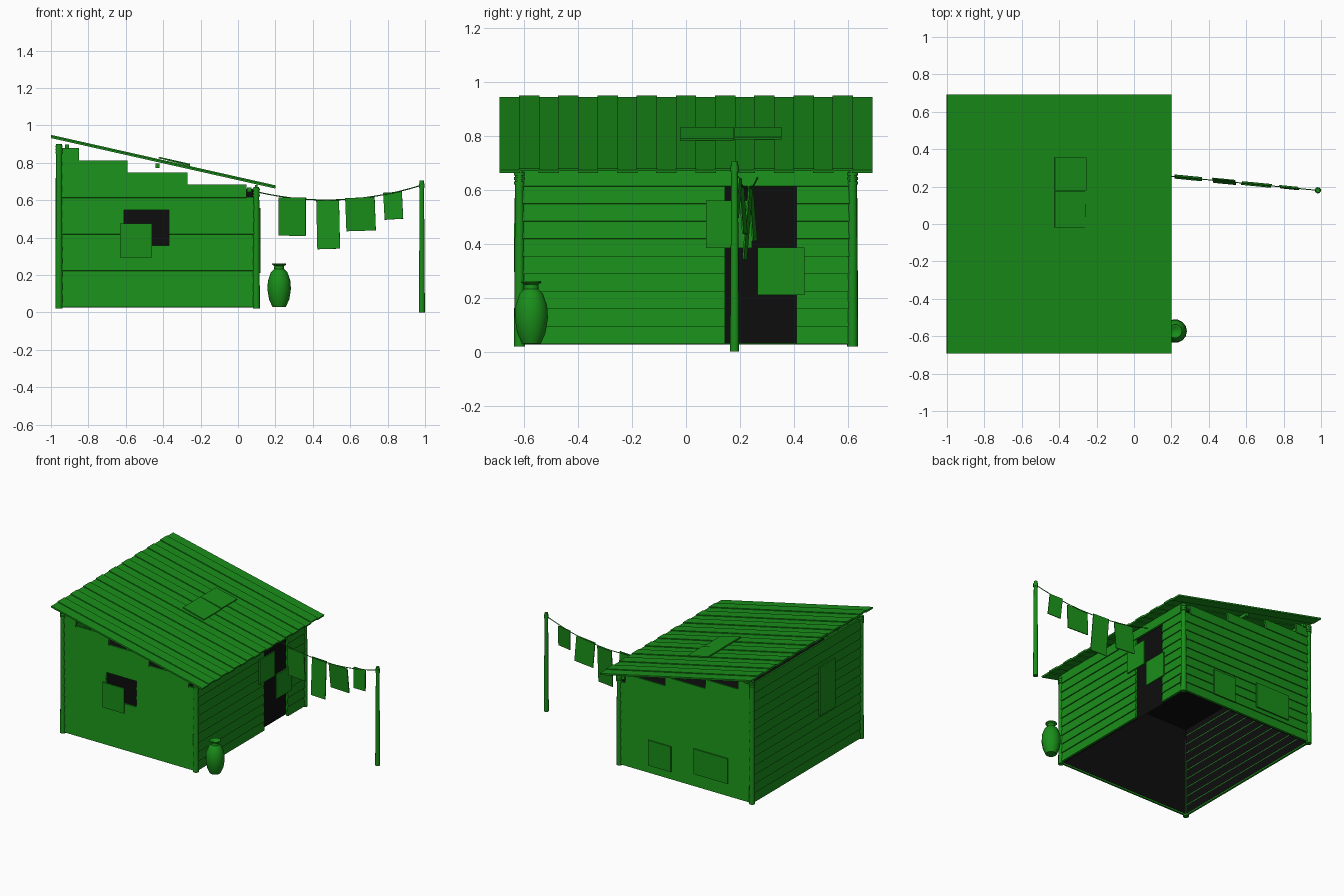
import bpy, bmesh, math
from mathutils import Matrix, Vector, Euler

if "Cube" in bpy.data.objects:
    bpy.data.objects.remove(bpy.data.objects["Cube"])


def material(name, rgb):
    m = bpy.data.materials.new(name)
    m.diffuse_color = (*rgb, 1)
    m.use_nodes = True
    m.node_tree.nodes["Principled BSDF"].inputs["Base Color"].default_value = m.diffuse_color
    return m


GREEN = material("green", (0.01, 0.27, 0.01))
BLACK = material("black", (0.004, 0.004, 0.004))


def finish(name, bm, mat=GREEN, smooth=False):
    me = bpy.data.meshes.new(name)
    bmesh.ops.recalc_face_normals(bm, faces=bm.faces[:])
    for f in bm.faces:
        f.smooth = smooth
    bm.to_mesh(me)
    bm.free()
    me.materials.append(mat)
    ob = bpy.data.objects.new(name, me)
    bpy.context.collection.objects.link(ob)
    if smooth:
        bpy.ops.object.select_all(action='DESELECT')
        ob.select_set(True)
        bpy.context.view_layer.objects.active = ob
        bpy.ops.object.shade_smooth_by_angle(angle=math.radians(40))
    return ob


def add_box(bm, center, size, rot=(0, 0, 0)):
    mat = Matrix.LocRotScale(Vector(center), Euler(rot), Vector(size))
    bmesh.ops.create_cube(bm, size=1, matrix=mat)


def add_rod(bm, a, b, r1, r2=None, sides=10):
    a, b = Vector(a), Vector(b)
    d = b - a
    mat = Matrix.Translation((a + b) / 2) @ d.to_track_quat('Z', 'Y').to_matrix().to_4x4()
    bmesh.ops.create_cone(bm, cap_ends=True, segments=sides, radius1=r1,
                          radius2=r1 if r2 is None else r2, depth=d.length, matrix=mat)


def single_box(name, *args):
    bm = bmesh.new()
    add_box(bm, *args)
    return finish(name, bm)


ROW, BASE, TILT = 0.065, 0.03, 0.1
SLOPE = math.atan(0.27 / 1.2)


def roof_z(x):
    return 0.805 - (x + 0.4) * math.tan(SLOPE)


# long walls: stepped tops under the sloping roof, window in the front
STEPS = {9: 0.045, 10: -0.27, 11: -0.59, 12: -0.85}
for name, side in (("front_wall", -1), ("back_wall", 1)):
    bm = bmesh.new()
    for i in range(13):
        z = BASE + ROW * (i + 0.5)
        spans = [(-0.95, STEPS.get(i, 0.09))]
        if side < 0 and i in (5, 6, 7):
            spans = [(-0.95, -0.61), (-0.37, 0.09)]
        for a, b in spans:
            add_box(bm, ((a + b) / 2, side * 0.617, z), (b - a, 0.014, 0.07), (side * TILT, 0, 0))
    finish(name, bm)

# short walls: tall one at the left, door opening at the right
for name, x, side, rows in (("left_wall", -0.957, -1, 13), ("right_wall", 0.1, 1, 10)):
    bm = bmesh.new()
    for i in range(rows):
        z = BASE + ROW * (i + 0.5)
        spans = [(-0.61, 0.61)]
        if side > 0 and i < 9:
            spans = [(-0.61, 0.145), (0.41, 0.61)]
        for a, b in spans:
            add_box(bm, (x, (a + b) / 2, z), (0.014, b - a, 0.07), (0, -side * TILT, 0))
    finish(name, bm)

# dark lining, open underneath
bm = bmesh.new()
add_box(bm, (-0.432, 0, 0.345), (1.03, 1.21, 0.63))
bmesh.ops.delete(bm, geom=[f for f in bm.faces if f.calc_center_median().z < 0.05], context='FACES')
finish("dark_interior", bm, BLACK)

# corner posts with lashing rings
for px, top, nx in ((-0.957, 0.9, "left"), (0.098, 0.67, "right")):
    for py, ny in ((-0.617, "front"), (0.617, "back")):
        bm = bmesh.new()
        add_rod(bm, (px, py, 0.02), (px, py, top), 0.02, 0.016)
        for k in range(3):
            z = top - 0.05 + k * 0.016
            add_rod(bm, (px, py, z), (px, py, z + 0.011), 0.021)
        finish(f"{ny}_{nx}_post", bm, GREEN, True)

# roof purlins
bm = bmesh.new()
for x, z in ((-0.915, 0.885), (-0.43, 0.785), (0.06, 0.655)):
    add_box(bm, (x, 0, z), (0.022, 1.26, 0.024))
finish("roof_purlins", bm)

# roof of alternating raised and lowered strips
bm = bmesh.new()
N = 19
pitch = 1.38 / N
for i in range(N):
    y = -0.69 + pitch * (i + 0.5)
    add_box(bm, (-0.4, y, 0.803 + 0.006 * (i % 2)), (1.23, pitch + 0.003, 0.011), (0, SLOPE, 0))
finish("roof_strips", bm)

# roof patches
for k, y in enumerate((0.078, 0.267)):
    single_box(f"roof_patch_{k + 1}", (-0.34, y, roof_z(-0.34) + 0.016 + 0.002 * k),
               (0.172, 0.195 if k == 0 else 0.175, 0.008), (0, SLOPE + 0.03 * (1 - k), 0))

# wall patches
PATCHES = [
    ("front_patch", (-0.545, -0.633, 0.385), (0.17, 0.01, 0.18)),
    ("back_patch_small", (-0.235, 0.633, 0.175), (0.18, 0.01, 0.18)),
    ("back_patch_large", (-0.64, 0.633, 0.21), (0.27, 0.01, 0.18)),
    ("left_patch_upper", (-0.972, -0.21, 0.63), (0.01, 0.175, 0.18)),
    ("left_patch_lower", (-0.972, -0.21, 0.455), (0.01, 0.175, 0.17)),
    ("door_patch_upper", (0.116, 0.16, 0.472), (0.01, 0.17, 0.175)),
    ("door_patch_lower", (0.116, 0.352, 0.298), (0.01, 0.175, 0.175)),
]
for name, center, size in PATCHES:
    single_box(name, center, size)

# clothesline pole
bm = bmesh.new()
add_rod(bm, (0.983, 0.18, 0), (0.983, 0.18, 0.705), 0.017, 0.012)
add_rod(bm, (0.983, 0.18, 0.665), (0.983, 0.18, 0.69), 0.016)
finish("line_pole", bm, GREEN, True)


# sagging line
def line_point(x):
    t = (x - 0.1) / 0.88
    return Vector((x, 0.265 - 0.085 * t, 0.645 + 0.035 * t - 0.24 * t * (1 - t)))


bm = bmesh.new()
pts = [line_point(0.1 + 0.88 * i / 14) for i in range(15)]
for a, b in zip(pts, pts[1:]):
    add_rod(bm, a, b, 0.003, sides=6)
finish("clothes_line", bm)

# hanging cloths
CLOTHS = [(0.29, 0.145, 0.205, 0.01), (0.482, 0.122, 0.265, -0.03),
          (0.655, 0.158, 0.178, -0.03), (0.83, 0.1, 0.145, -0.06)]
yaw = -math.atan(0.085 / 0.88)
for k, (x, w, h, roll) in enumerate(CLOTHS):
    p = line_point(x)
    single_box(f"cloth_{k + 1}", (x, p.y, p.z - h / 2 + 0.003), (w, 0.006, h),
               (0.08 * (-1) ** k, roll, yaw))

# water jar, lathed
PROFILE = [(0, 0.03), (0.036, 0.03), (0.054, 0.07), (0.063, 0.125), (0.06, 0.17), (0.044, 0.215),
           (0.027, 0.232), (0.026, 0.248), (0.038, 0.256), (0.037, 0.261), (0.02, 0.258), (0, 0.235)]
bm = bmesh.new()
vs = [bm.verts.new((r, 0, z)) for r, z in PROFILE]
edges = [bm.edges.new(e) for e in zip(vs, vs[1:])]
bmesh.ops.spin(bm, geom=vs + edges, cent=(0, 0, 0), axis=(0, 0, 1),
               angle=2 * math.pi, steps=14, use_duplicate=False)
bmesh.ops.remove_doubles(bm, verts=bm.verts[:], dist=0.0005)
bmesh.ops.translate(bm, verts=bm.verts[:], vec=(0.22, -0.573, 0))
finish("water_jar", bm, GREEN, True)
